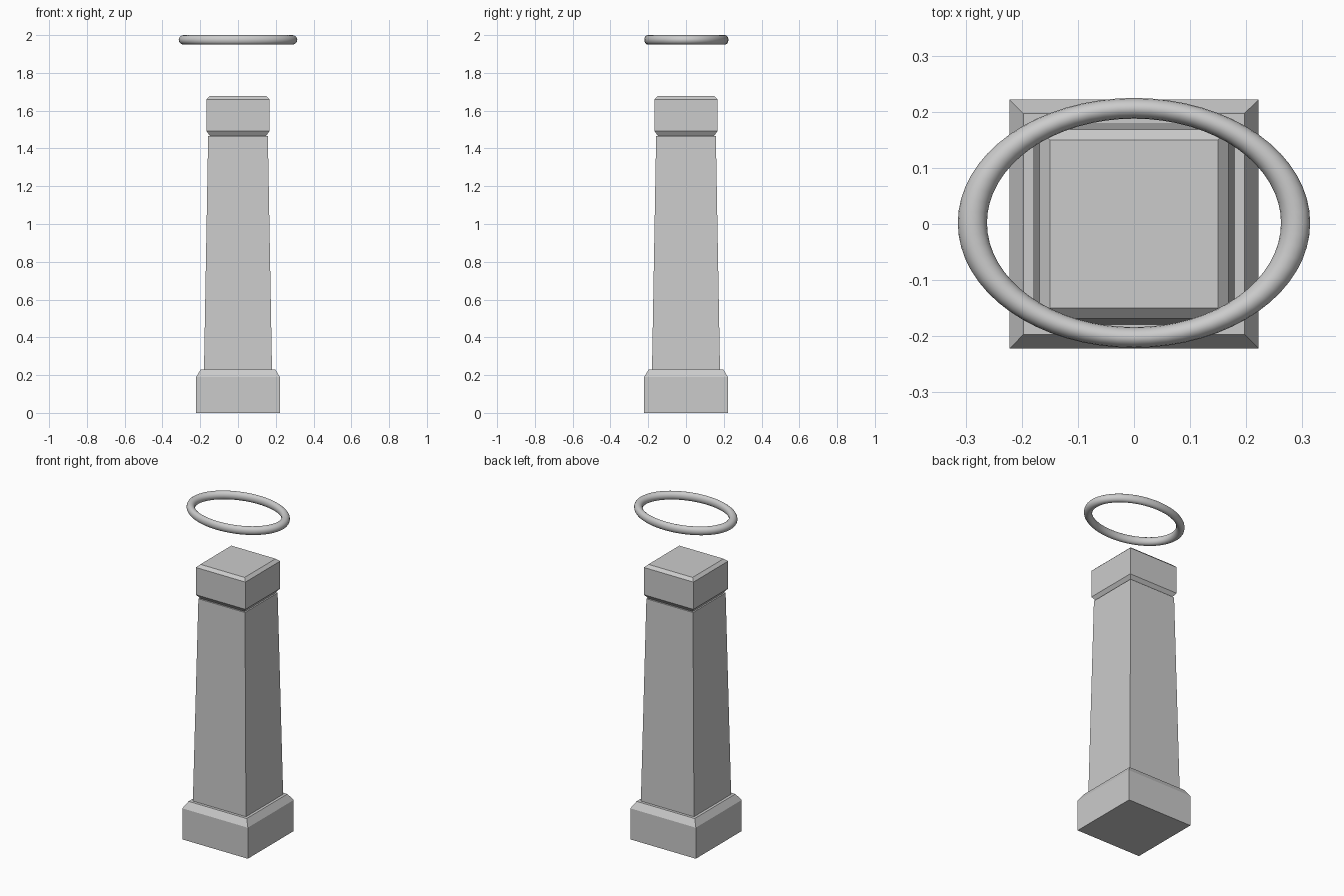
import bpy, bmesh, math

if "Cube" in bpy.data.objects:
    bpy.data.objects.remove(bpy.data.objects["Cube"])


def square_stack(name, sections):
    """Square-section solid from (z, half width) levels."""
    bm = bmesh.new()
    rings = [[bm.verts.new((sx * h, sy * h, z))
              for sx, sy in ((-1, -1), (1, -1), (1, 1), (-1, 1))]
             for z, h in sections]
    for low, high in zip(rings, rings[1:]):
        for i in range(4):
            j = (i + 1) % 4
            bm.faces.new((low[i], low[j], high[j], high[i]))
    bm.faces.new(rings[0][::-1])
    bm.faces.new(rings[-1])
    mesh = bpy.data.meshes.new(name)
    bm.to_mesh(mesh)
    bm.free()
    obj = bpy.data.objects.new(name, mesh)
    bpy.context.collection.objects.link(obj)
    return obj


# Pillar: chamfered plinth, tapered shaft, chamfered capital
square_stack("plinth", [(0, 0.222), (0.19, 0.222), (0.23, 0.197)])
square_stack("shaft", [(0.23, 0.18), (1.467, 0.158)])
square_stack("capital", [(1.467, 0.149), (1.493, 0.168), (1.66, 0.168), (1.677, 0.15)])

# Floating oval ring
bpy.ops.mesh.primitive_torus_add(major_radius=0.288, minor_radius=0.026,
                                 major_segments=64, minor_segments=16,
                                 location=(0, 0.002, 1.975))
ring = bpy.context.object
ring.name = "floating_ring"
ring.scale = (1, 0.709, 0.96)
bpy.ops.object.transform_apply(location=False, rotation=False, scale=True)
bpy.ops.object.shade_smooth_by_angle(angle=math.radians(40))
